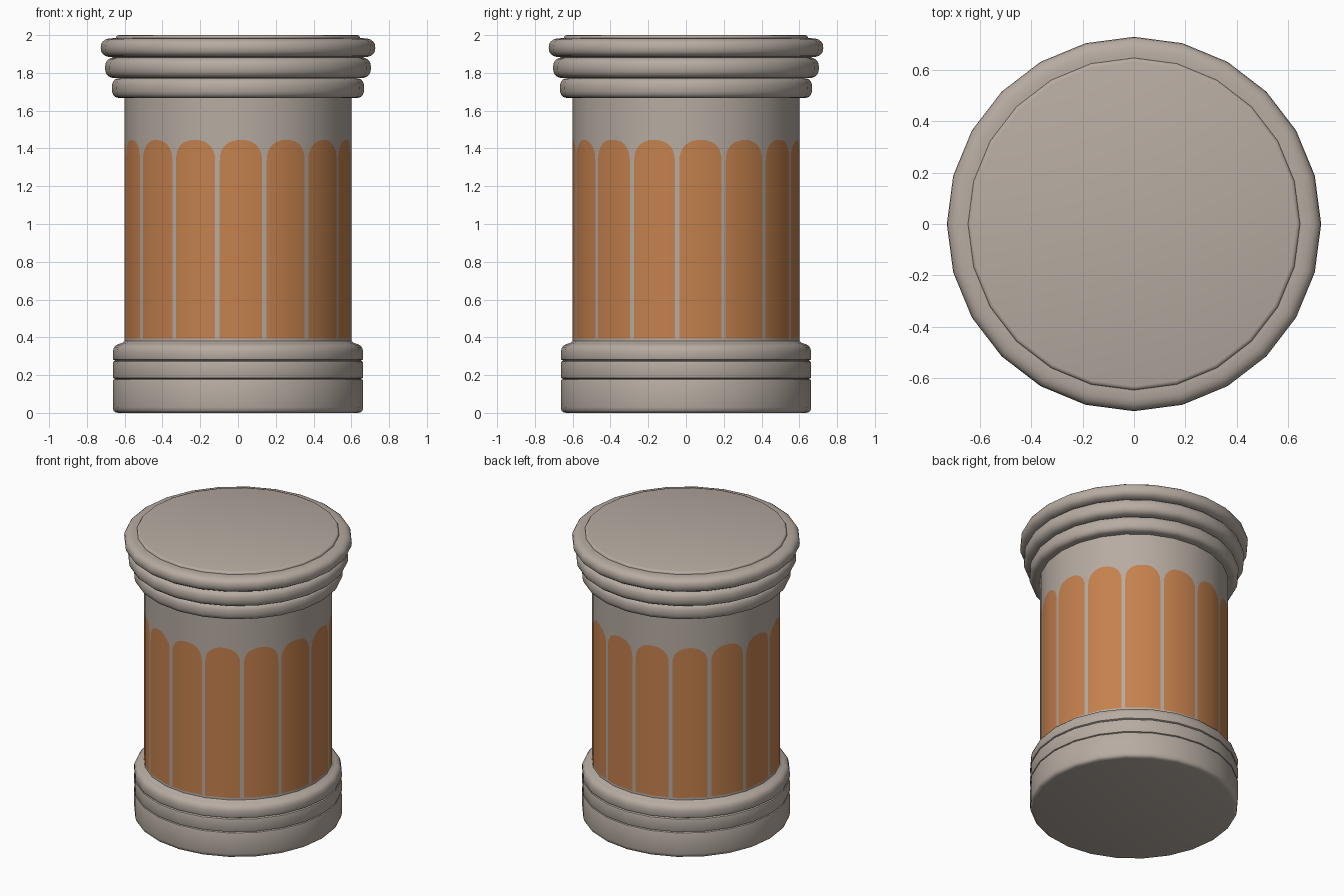
import bpy, math

if "Cube" in bpy.data.objects:
    bpy.data.objects.remove(bpy.data.objects["Cube"])

SIDES = 24
STEP = 2 * math.pi / SIDES


def material(name, rgb):
    m = bpy.data.materials.new(name)
    m.diffuse_color = (*rgb, 1)
    m.use_nodes = True
    m.node_tree.nodes["Principled BSDF"].inputs["Base Color"].default_value = m.diffuse_color
    return m


stone = material("warm grey stone", (0.47, 0.41, 0.36))
clay = material("orange clay", (0.56, 0.22, 0.075))


def add_object(name, verts, faces, mats):
    me = bpy.data.meshes.new(name)
    me.from_pydata(verts, [], faces)
    for m in mats:
        me.materials.append(m)
    me.update()
    ob = bpy.data.objects.new(name, me)
    bpy.context.collection.objects.link(ob)
    return ob


def lathe(name, profile):
    """Turn a bottom-to-top (radius, z) profile into a closed 24-sided solid."""
    verts = [(r * math.cos(i * STEP), r * math.sin(i * STEP), z)
             for r, z in profile for i in range(SIDES)]
    faces = []
    for k in range(len(profile) - 1):
        for i in range(SIDES):
            j = (i + 1) % SIDES
            a, b = k * SIDES, (k + 1) * SIDES
            faces.append((a + i, a + j, b + j, b + i))
    faces.append(tuple(reversed(range(SIDES))))
    faces.append(tuple(range(len(verts) - SIDES, len(verts))))
    ob = add_object(name, verts, faces, [stone])
    bpy.ops.object.select_all(action='DESELECT')
    bpy.context.view_layer.objects.active = ob
    ob.select_set(True)
    bpy.ops.object.shade_smooth_by_angle(angle=math.radians(40))
    return ob


def bulge(r_in, r_out, z0, z1, n=10):
    """Rounded moulding profile."""
    pts = []
    for k in range(n + 1):
        t = math.pi * (k / n - 0.5)
        s = abs(math.sin(t)) ** 0.8 * (1 if t > 0 else -1)
        pts.append((r_in + (r_out - r_in) * abs(math.cos(t)) ** 0.8,
                    (z0 + z1) / 2 + (z1 - z0) / 2 * s))
    return pts


# Stepped base with two shallow grooves
lathe("base", [(0.635, 0), (0.650, 0.004), (0.659, 0.012), (0.663, 0.03),
               (0.663, 0.168), (0.660, 0.176), (0.650, 0.180), (0.660, 0.184),
               (0.663, 0.192), (0.663, 0.262), (0.660, 0.272), (0.650, 0.277),
               (0.660, 0.282), (0.663, 0.292), (0.663, 0.325), (0.657, 0.345),
               (0.645, 0.359), (0.625, 0.367), (0.610, 0.372), (0.59, 0.390)])

# Capital: three rounded rings, each wider than the one below
for name, r_in, r_out, z0, z1 in (("capital_lower_ring", 0.625, 0.668, 1.667, 1.772),
                                  ("capital_middle_ring", 0.645, 0.704, 1.772, 1.882),
                                  ("capital_upper_ring", 0.655, 0.727, 1.882, 1.984)):
    lathe(name, bulge(r_in, r_out, z0, z1))

# Thin disc on top
lathe("top_disc", [(0.645, 1.97), (0.645, 1.990), (0.640, 1.997), (0.630, 2.0)])

# Shaft: 15 arched orange panels cut into the surface
R, Z0, Z1 = 0.601, 0.37, 1.69
PANELS, PITCH = 15, math.radians(24)
FIRST = math.radians(13.5 - 90 + 12)        # centre of first panel
HALF = math.radians(10.85)
SILL, SPRING, ARCH = 0.395, 1.335, 0.11

angles = set()
for p in range(PANELS):
    c = FIRST + p * PITCH
    for k in range(17):
        angles.add(round((c - HALF * math.cos(math.pi * k / 16)) % (2 * math.pi), 5))
for i in range(SIDES):
    angles.add(round(i * STEP, 5))
angles = sorted(angles)


def offset(a):
    """Signed angle from the nearest panel centre, in half widths."""
    return ((a - FIRST + PITCH / 2) % PITCH - PITCH / 2) / HALF


def arch_top(a):
    u = min(1, abs(offset(a)))
    return SPRING + ARCH * (1 - u ** 2.3) ** (1 / 2.3)


verts, faces, slots, normals = [], [], [], []
for a in angles:
    r = R * math.cos(STEP / 2) / math.cos(a % STEP - STEP / 2)
    for z in (Z0, SILL, arch_top(a), Z1):
        verts.append((r * math.cos(a), r * math.sin(a), z))
        normals.append((math.cos(a), math.sin(a), 0))
n = len(angles)
for i in range(n):
    j = (i + 1) % n
    mid = (angles[i] + angles[j] + (2 * math.pi if j == 0 else 0)) / 2
    for k in range(3):
        faces.append((i * 4 + k, j * 4 + k, j * 4 + k + 1, i * 4 + k + 1))
        slots.append(1 if k == 1 and abs(offset(mid)) < 1 else 0)
shaft = add_object("shaft", verts, faces, [stone, clay])
for poly, s in zip(shaft.data.polygons, slots):
    poly.material_index = s
    poly.use_smooth = True
shaft.data.normals_split_custom_set_from_vertices(normals)
